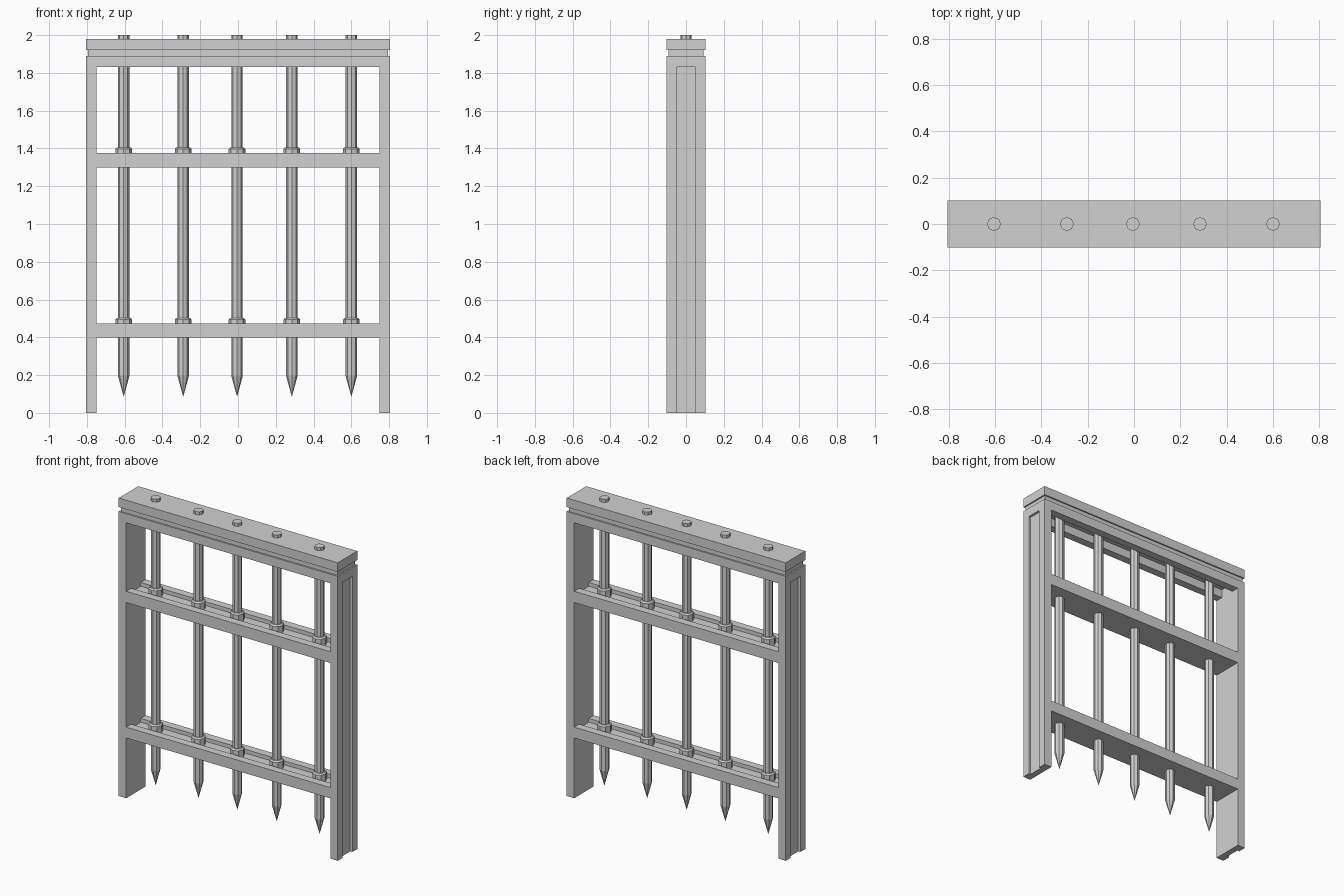
import bpy, bmesh, math
from mathutils import Vector

if "Cube" in bpy.data.objects:
    bpy.data.objects.remove(bpy.data.objects["Cube"])

iron = bpy.data.materials.new("grey_metal")
iron.diffuse_color = (0.64, 0.64, 0.64, 1)
iron.use_nodes = True
iron.node_tree.nodes["Principled BSDF"].inputs["Base Color"].default_value = iron.diffuse_color


def finish(name, bm):
    bmesh.ops.recalc_face_normals(bm, faces=bm.faces)
    me = bpy.data.meshes.new(name)
    bm.to_mesh(me)
    bm.free()
    me.materials.append(iron)
    ob = bpy.data.objects.new(name, me)
    bpy.context.collection.objects.link(ob)
    return ob


def extrude(name, points, direction):
    bm = bmesh.new()
    face = bm.faces.new([bm.verts.new(p) for p in points])
    ext = bmesh.ops.extrude_face_region(bm, geom=[face])
    verts = [g for g in ext["geom"] if isinstance(g, bmesh.types.BMVert)]
    bmesh.ops.translate(bm, verts=verts, vec=Vector(direction))
    return finish(name, bm)


def box(name, x0, x1, y0, y1, z0, z1):
    return extrude(name, [(x0, y0, z0), (x1, y0, z0), (x1, y1, z0), (x0, y1, z0)],
                   (0, 0, z1 - z0))


def lathe(name, x, profile, sides=8):
    """Stack of (radius, z) rings around a vertical axis; radius 0 is a point."""
    bm = bmesh.new()
    rings = []
    for r, z in profile:
        if r == 0:
            rings.append([bm.verts.new((x, 0, z))] * sides)
        else:
            rings.append([bm.verts.new((x + r * math.cos(2 * math.pi * i / sides),
                                        r * math.sin(2 * math.pi * i / sides), z))
                          for i in range(sides)])
    for a, b in zip(rings, rings[1:]):
        for i in range(sides):
            j = (i + 1) % sides
            bm.faces.new(list(dict.fromkeys([a[i], a[j], b[j], b[i]])))
    for ring in (rings[0], rings[-1]):
        if len(set(ring)) > 2:
            bm.faces.new(ring)
    return finish(name, bm)


# Arch frame: two posts and the header in one piece
W, IN, D = 0.805, 0.75, 0.1025
outline = [(-W, 0), (-IN, 0), (-IN, 1.83), (IN, 1.83), (IN, 0), (W, 0), (W, 1.89), (-W, 1.89)]
frame = extrude("arch_frame", [(x, -D, z) for x, z in outline], (0, 2 * D, 0))

# Channels: outer side of each post and the underside of the header
cutters = [box("channel_cutter_left", -W - 0.1, -W + 0.015, -0.05, 0.05, -0.1, 1.83),
           box("channel_cutter_right", W - 0.015, W + 0.1, -0.05, 0.05, -0.1, 1.83),
           box("channel_cutter_header", -IN, IN, -0.05, 0.05, 1.75, 1.885)]
for c in cutters:
    mod = frame.modifiers.new("channel", 'BOOLEAN')
    mod.operation = 'DIFFERENCE'
    mod.solver = 'EXACT'
    mod.object = c
    c.hide_render = True
bpy.context.view_layer.update()
cut_mesh = bpy.data.meshes.new_from_object(
    frame.evaluated_get(bpy.context.evaluated_depsgraph_get()))
frame.modifiers.clear()
frame.data = cut_mesh
for c in cutters:
    bpy.data.objects.remove(c)

# Recessed neck and cap above the frame
box("cap_neck", -0.795, 0.795, -0.093, 0.093, 1.89, 1.92)
box("top_cap", -W, W, -D, D, 1.92, 1.98)

# Cross rails with a shallow channel along the top
for name, z0, z1 in (("lower_rail", 0.40, 0.472), ("middle_rail", 1.30, 1.375)):
    zf = z1 - 0.025
    prof = [(-D, z0), (D, z0), (D, z1), (0.05, z1), (0.05, zf),
            (-0.05, zf), (-0.05, z1), (-D, z1)]
    extrude(name, [(-IN, y, z) for y, z in prof], (2 * IN, 0, 0))

# Pointed bars with a collar on each rail
for i, x in enumerate((-0.605, -0.29, -0.005, 0.285, 0.60), 1):
    lathe(f"bar_{i}", x, [(0, 0.085), (0.03, 0.195), (0.03, 2.0)])
    for name, z in (("lower", 0.447), ("middle", 1.35)):
        lathe(f"{name}_collar_{i}", x, [(0.044, z), (0.044, z + 0.047), (0.036, z + 0.056)])
